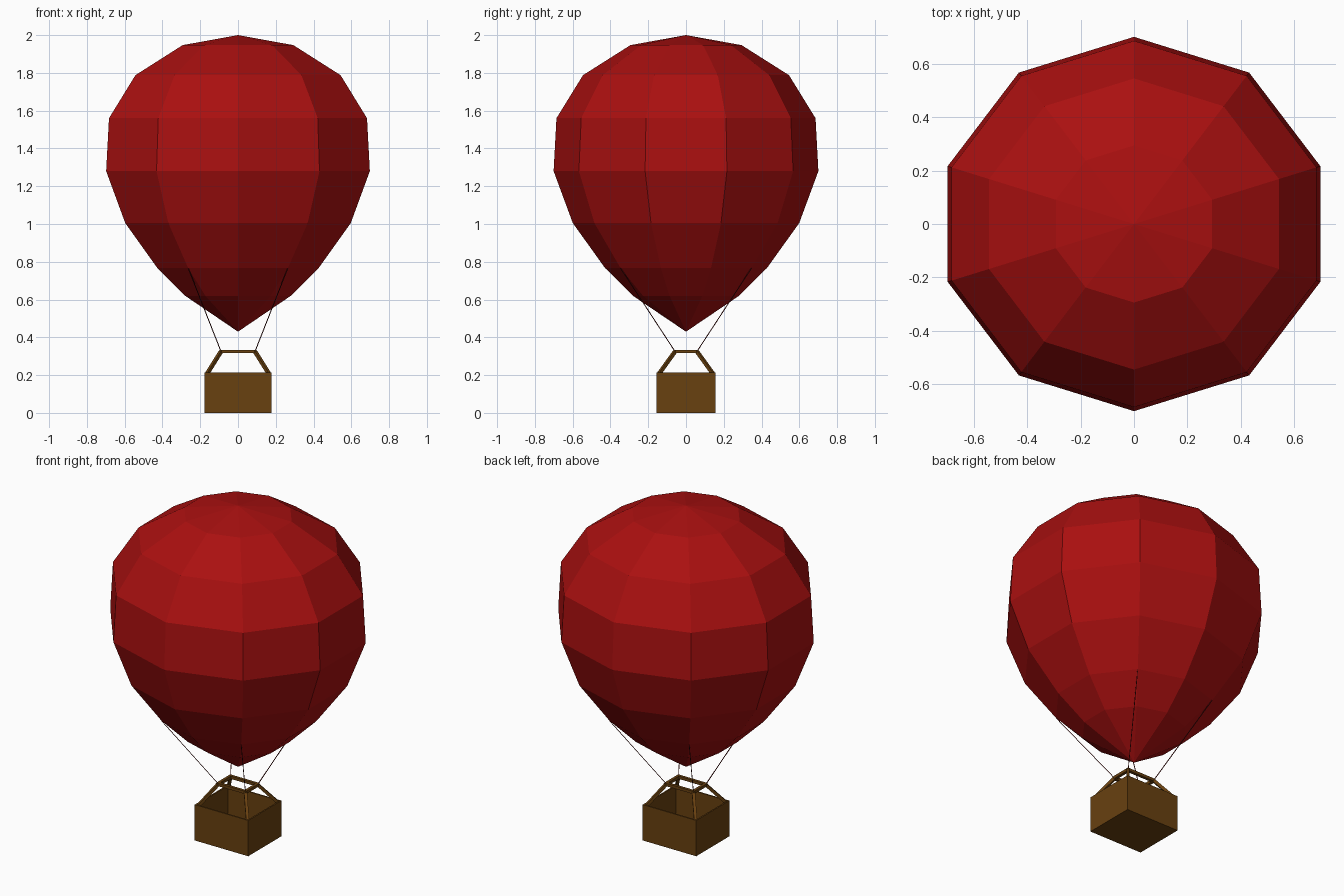
import bpy, bmesh
from math import cos, sin, radians, pi
from mathutils import Vector, Matrix

old = bpy.data.objects.get("Cube")
if old:
    bpy.data.objects.remove(old, do_unlink=True)


def material(name, rgb):
    m = bpy.data.materials.new(name)
    m.use_nodes = True
    m.diffuse_color = (*rgb, 1)
    bsdf = next(n for n in m.node_tree.nodes if n.type == 'BSDF_PRINCIPLED')
    bsdf.inputs["Base Color"].default_value = (*rgb, 1)
    return m


red = material("balloon red", (0.40, 0.005, 0.005))
brown = material("wicker brown", (0.14, 0.052, 0.005))
rope_red = material("rope dark red", (0.10, 0.004, 0.004))


def finish(bm, name, mat):
    bmesh.ops.recalc_face_normals(bm, faces=bm.faces)
    mesh = bpy.data.meshes.new(name)
    bm.to_mesh(mesh)
    bm.free()
    mesh.materials.append(mat)
    ob = bpy.data.objects.new(name, mesh)
    bpy.context.collection.objects.link(ob)
    return ob


def bar(name, a, b, radius, mat, sides=4):
    """Straight flat-sided bar between two points."""
    a, b = Vector(a), Vector(b)
    d = b - a
    turn = d.to_track_quat('Z', 'Y').to_matrix().to_4x4()
    bm = bmesh.new()
    bmesh.ops.create_cone(bm, cap_ends=True, segments=sides, radius1=radius, radius2=radius,
                          depth=d.length,
                          matrix=Matrix.Translation((a + b) / 2) @ turn @ Matrix.Rotation(pi / 4, 4, 'Z'))
    return finish(bm, name, mat)


# Envelope: ten-sided lathe, slightly squashed front to back
SIDES, SQUASH = 10, 0.955
WIDEN = 1 / cos(radians(18))
rings = [(0.28, 0.62), (0.427, 0.767), (0.597, 1.005), (0.698, 1.28),
         (0.683, 1.56), (0.543, 1.788), (0.293, 1.947)]


def ring_point(half_width, z, i):
    t = radians(18) + 2 * pi * i / SIDES
    r = half_width * WIDEN
    return (r * cos(t), r * sin(t) * SQUASH, z)


bm = bmesh.new()
loops = [[bm.verts.new(ring_point(w, z, i)) for i in range(SIDES)] for w, z in rings]
bottom, top = bm.verts.new((0, 0, 0.43)), bm.verts.new((0, 0, 2))
for i in range(SIDES):
    j = (i + 1) % SIDES
    bm.faces.new((bottom, loops[0][j], loops[0][i]))
    bm.faces.new((top, loops[-1][i], loops[-1][j]))
    for lo, hi in zip(loops, loops[1:]):
        bm.faces.new((lo[i], lo[j], hi[j], hi[i]))
finish(bm, "envelope", red)

# Basket: open box with thin walls
BX, BY, BH, WALL = 0.178, 0.157, 0.215, 0.012
bm = bmesh.new()
bmesh.ops.create_cube(bm, size=1, matrix=Matrix.Translation((0, 0, BH / 2))
                      @ Matrix.Diagonal((2 * BX, 2 * BY, BH, 1)))
lid = max(bm.faces, key=lambda f: f.calc_center_median().z)
bmesh.ops.inset_region(bm, faces=[lid], thickness=WALL)
floor = bmesh.ops.extrude_face_region(bm, geom=[lid])
bmesh.ops.translate(bm, vec=(0, 0, WALL - BH),
                    verts=[v for v in floor["geom"] if isinstance(v, bmesh.types.BMVert)])
if lid.is_valid:
    bmesh.ops.delete(bm, geom=[lid], context='FACES_ONLY')
finish(bm, "basket", brown)

# Upper frame, corner posts and ropes
FX, FY, FZ, THICK = 0.09, 0.058, 0.325, 0.012
for s, side in ((-1, "right"), (1, "left")):
    bar(f"frame_side_{side}", (s * FX, -FY, FZ), (s * FX, FY, FZ), THICK, brown)
    for t, end in ((-1, "front"), (1, "back")):
        bar(f"corner_post_{end}_{side}", (s * (BX - 0.014), t * (BY - 0.014), BH - 0.008),
            (s * FX, t * FY, FZ), THICK, brown)
        x, y, z = ring_point(*rings[1], 1)
        bar(f"rope_{end}_{side}", (s * FX, t * FY, FZ), (s * x, t * y, z), 0.0025, rope_red)
for t, end in ((-1, "front"), (1, "back")):
    bar(f"frame_{end}", (-FX - 0.008, t * FY, FZ), (FX + 0.008, t * FY, FZ), THICK, brown)
